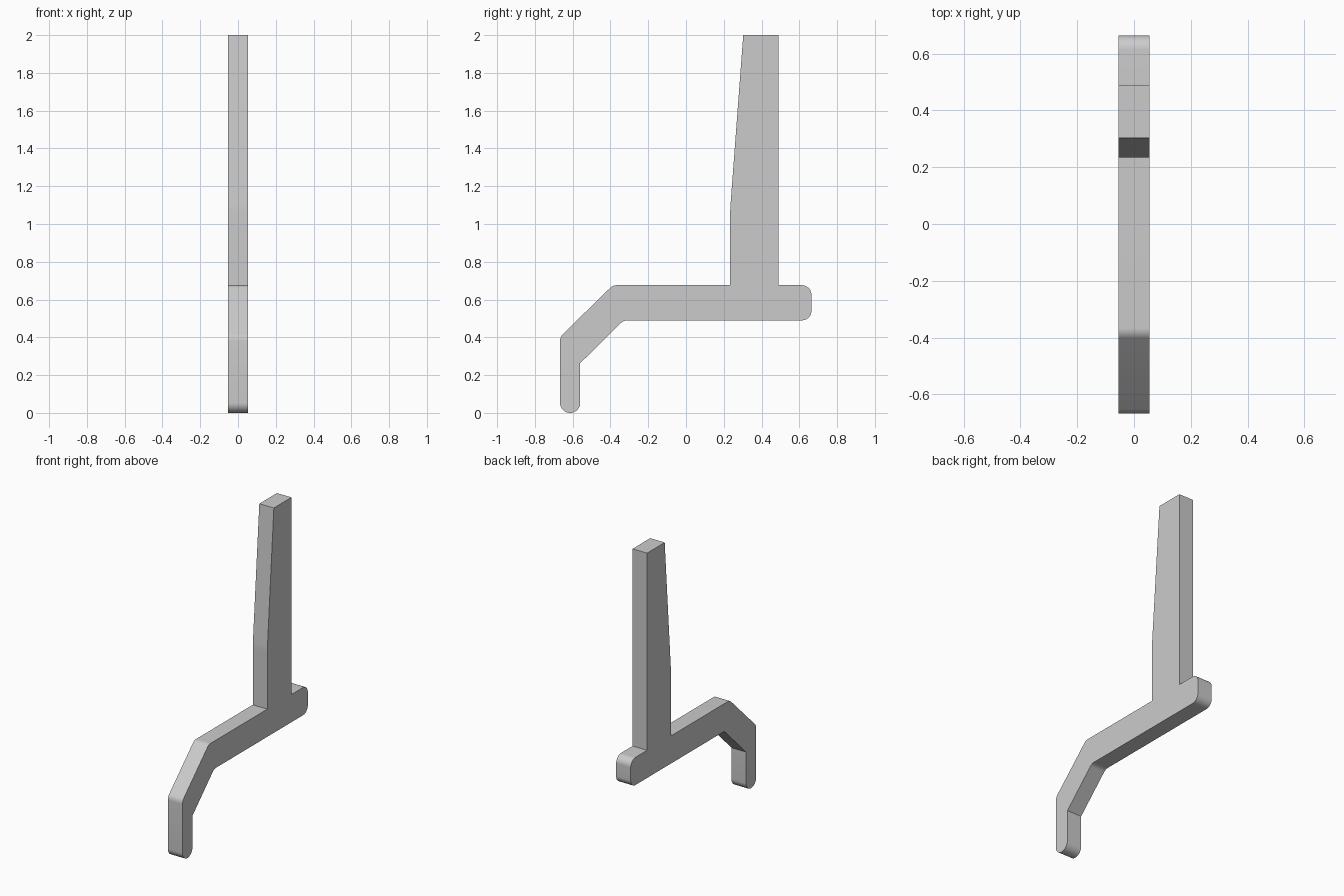
import bpy
import bmesh
from math import tan
from mathutils import Vector

cube = bpy.data.objects.get("Cube")
if cube:
    bpy.data.objects.remove(cube, do_unlink=True)

HALF_WIDTH = 0.054
ARC_STEPS = 8

# Side outline corners: y, z, rounding radius
OUTLINE = [
    (-0.667, 0.0, 0.053), (-0.56, 0.0, 0.053), (-0.56, 0.263, 0),
    (-0.33, 0.49, 0.05), (0.664, 0.49, 0.05), (0.664, 0.676, 0.05),
    (0.49, 0.676, 0), (0.49, 2.0, 0), (0.303, 2.0, 0),
    (0.234, 1.08, 0.6), (0.234, 0.676, 0),
    (-0.387, 0.676, 0.05), (-0.667, 0.402, 0.05),
]


def rounded_outline(corners):
    """Replace each corner that has a radius by a tangent arc."""
    points = []
    for i, (y, z, radius) in enumerate(corners):
        corner = Vector((y, z))
        if not radius:
            points.append(corner)
            continue
        before = (Vector(corners[i - 1][:2]) - corner).normalized()
        after = (Vector(corners[(i + 1) % len(corners)][:2]) - corner).normalized()
        reach = radius / tan(before.angle(after) / 2)
        centre = corner + (before + after).normalized() * (reach**2 + radius**2) ** 0.5
        start = corner + before * reach - centre
        end = corner + after * reach - centre
        for k in range(ARC_STEPS + 1):
            spoke = start.lerp(end, k / ARC_STEPS).normalized()
            points.append(centre + spoke * radius)
    return points


# Flat bracket: side outline extruded across its width
bm = bmesh.new()
verts = [bm.verts.new((-HALF_WIDTH, p.x, p.y)) for p in rounded_outline(OUTLINE)]
side = bm.faces.new(verts)
extruded = bmesh.ops.extrude_face_region(bm, geom=[side], use_keep_orig=True)
moved = [g for g in extruded["geom"] if isinstance(g, bmesh.types.BMVert)]
bmesh.ops.translate(bm, verts=moved, vec=(2 * HALF_WIDTH, 0, 0))
bmesh.ops.recalc_face_normals(bm, faces=bm.faces)
mesh = bpy.data.meshes.new("bracket")
bm.to_mesh(mesh)
bm.free()
bracket = bpy.data.objects.new("bracket", mesh)
bpy.context.collection.objects.link(bracket)

# Plain grey finish
grey = bpy.data.materials.new("plain grey")
grey.use_nodes = True
colour = (0.6, 0.6, 0.6, 1)
grey.diffuse_color = colour
grey.node_tree.nodes["Principled BSDF"].inputs["Base Color"].default_value = colour
mesh.materials.append(grey)

# Smooth arcs, crisp edges
bpy.ops.object.select_all(action="DESELECT")
bracket.select_set(True)
bpy.context.view_layer.objects.active = bracket
bpy.ops.object.shade_smooth_by_angle(angle=0.52)
